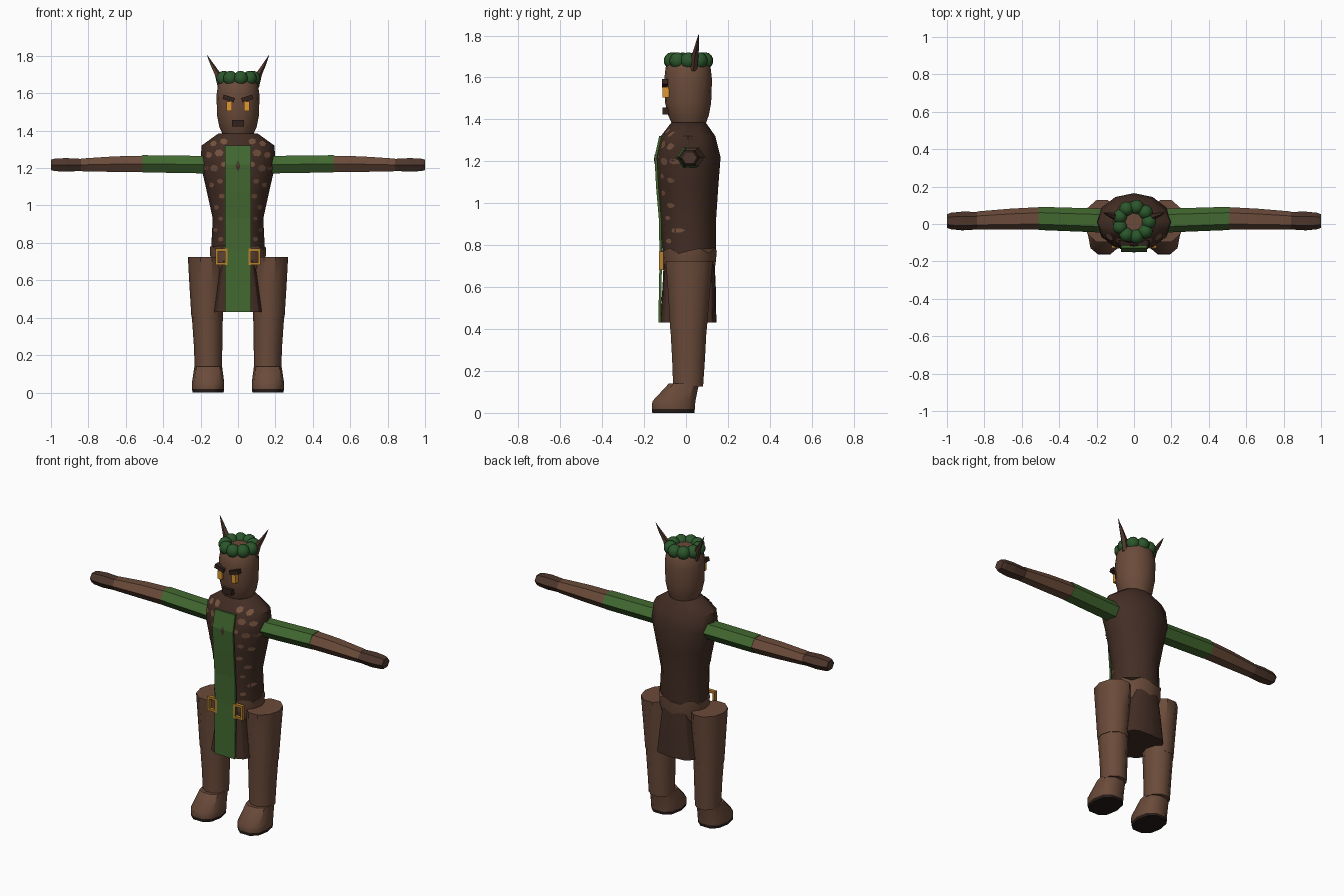
import bpy, bmesh, math
from mathutils import Vector, Matrix
from mathutils.bvhtree import BVHTree

if "Cube" in bpy.data.objects:
    bpy.data.objects.remove(bpy.data.objects["Cube"], do_unlink=True)


def material(name, r, g, b):
    m = bpy.data.materials.new(name)
    m.use_nodes = True
    m.diffuse_color = (r, g, b, 1)
    m.node_tree.nodes["Principled BSDF"].inputs["Base Color"].default_value = (r, g, b, 1)
    return m


WOOD = material("light bark brown", .145, .07, .042)
BARK = material("dark bark brown", .056, .027, .018)
SPOT = material("spot brown", .18, .085, .05)
CLOTH = material("cloth green", .055, .14, .03)
LEAF = material("leaf green", .025, .095, .025)
HAND = material("hand brown", .075, .037, .025)
BLACK = material("sole black brown", .018, .011, .009)
BROW = material("brow brown", .032, .016, .012)
AMBER = material("eye amber", .75, .31, .03)
GOLD = material("buckle gold", .46, .22, .03)


def finish(bm, name, mats, smooth=None):
    bmesh.ops.recalc_face_normals(bm, faces=bm.faces)
    me = bpy.data.meshes.new(name)
    bm.to_mesh(me)
    bm.free()
    for m in mats:
        me.materials.append(m)
    ob = bpy.data.objects.new(name, me)
    bpy.context.collection.objects.link(ob)
    if smooth:
        bpy.ops.object.select_all(action='DESELECT')
        ob.select_set(True)
        bpy.context.view_layer.objects.active = ob
        bpy.ops.object.shade_smooth_by_angle(angle=math.radians(smooth))
    return ob


def power(v, p):
    return math.copysign(abs(v) ** p, v) if abs(v) > 1e-6 else 0.0


def loft(sections, sides=12, p=1.0, along_x=False, jag=0.0):
    """Skin elliptical rings given as (x, y, z, radius a, radius b)."""
    bm = bmesh.new()
    rings = []
    for i, (x, y, z, a, b) in enumerate(sections):
        ring = []
        for k in range(sides):
            t = math.tau * k / sides
            u, v = a * power(math.cos(t), p), b * power(math.sin(t), p)
            co = (x, y + u, z + v) if along_x else (x + u, y + v, z)
            if jag and i == len(sections) - 1:
                co = (co[0], co[1], z + jag * math.sin(k * 2.4))
            ring.append(bm.verts.new(co))
        rings.append(ring)
    for r, q in zip(rings, rings[1:]):
        for k in range(sides):
            n = (k + 1) % sides
            bm.faces.new((r[k], r[n], q[n], q[k]))
    bm.faces.new(rings[0])
    bm.faces.new(rings[-1])
    return bm


def add_box(bm, centre, size, tilt=0.0):
    mat = Matrix.Translation(centre) @ Matrix.Rotation(tilt, 4, 'Y') @ Matrix.Diagonal((*size, 1))
    bmesh.ops.create_cube(bm, size=1, matrix=mat)


def box(name, centre, size, mat, tilt=0.0):
    bm = bmesh.new()
    add_box(bm, centre, size, tilt)
    return finish(bm, name, [mat])


# Torso, hips and skirt
torso = loft([(0, .015, .70, .135, .122), (0, .015, .78, .143, .128), (0, .01, .93, .135, .134),
              (0, .01, 1.08, .168, .144), (0, .01, 1.22, .2, .155), (0, .01, 1.32, .195, .13),
              (0, .012, 1.385, .105, .082)])
torso.normal_update()
surface = BVHTree.FromBMesh(torso)
finish(torso, "torso", [BARK], 40)
finish(loft([(0, .015, .66, .13, .118), (0, .015, .72, .148, .127), (0, .015, .775, .15, .132)],
            16, jag=.015), "hips", [WOOD], 40)
finish(loft([(0, .01, .43, .132, .135), (0, .015, .6, .108, .127), (0, .015, .71, .092, .122)],
            16, p=.5), "skirt", [BARK], 30)

# Chest spots laid onto the torso
spots = [(.075, 1.34, .02), (.13, 1.33, .018), (.1, 1.28, .023), (.155, 1.27, .02),
         (.075, 1.22, .016), (.125, 1.2, .022), (.17, 1.2, .016), (.095, 1.13, .016),
         (.14, 1.11, .016), (.085, 1.05, .016), (.115, .99, .016), (.09, .93, .013),
         (.12, .87, .014), (.09, .82, .015)]
bm = bmesh.new()
for x, z, r in spots:
    for s in (1, -1):
        verts = []
        for k in range(6):
            t = math.tau * k / 6 + x * 9
            origin = Vector((s * (x + r * math.cos(t)), -1, z + .85 * r * math.sin(t)))
            hit, normal, _, _ = surface.ray_cast(origin, Vector((0, 1, 0)))
            if hit:
                verts.append(bm.verts.new(hit + normal * .004))
        if len(verts) > 2:
            bm.faces.new(verts)
finish(bm, "chest_spots", [SPOT])

# Hanging front cloth with a small diamond
bm = bmesh.new()
rows = []
for y, z in [(-.128, 1.32), (-.15, 1.22), (-.143, 1.08), (-.13, .93), (-.126, .75), (-.132, .43)]:
    rows.append([bm.verts.new((x, y + d, z)) for x, d in ((-.07, 0), (.07, 0), (.07, .012), (-.07, .012))])
for a, b in zip(rows, rows[1:]):
    for k in range(4):
        bm.faces.new((a[k], a[(k + 1) % 4], b[(k + 1) % 4], b[k]))
bm.faces.new(rows[0])
bm.faces.new(rows[-1])
finish(bm, "front_cloth", [CLOTH])
bm = bmesh.new()
bm.faces.new([bm.verts.new(c) for c in ((0, -.148, 1.24), (.013, -.153, 1.21), (0, -.151, 1.18), (-.013, -.153, 1.21))])
finish(bm, "cloth_diamond", [BARK])

# Head with mouth
finish(loft([(0, .014, 1.365, .075, .075), (0, .012, 1.42, .1, .097), (0, .01, 1.48, .112, .11),
             (0, .01, 1.59, .115, .114), (0, .01, 1.65, .106, .107), (0, .012, 1.69, .08, .08)], 16),
       "head", [WOOD], 50)
box("mouth", (0, -.096, 1.44), (.064, .03, .034), BROW)

# Leaf wreath
bm = bmesh.new()
for k in range(9):
    t = math.tau * k / 9
    place = Matrix.Translation((.08 * math.cos(t), .012 + .08 * math.sin(t), 1.68)) @ Matrix.Rotation(t, 4, 'Z')
    bmesh.ops.create_uvsphere(bm, u_segments=10, v_segments=7, radius=.04, matrix=place)
finish(bm, "wreath", [LEAF], 50)

for side, s in (("left", 1), ("right", -1)):
    # Eyes, brows and horns
    box(side + "_eye", (s * .047, -.096, 1.53), (.028, .03, .05), AMBER)
    box(side + "_brow", (s * .05, -.1, 1.572), (.062, .03, .024), BROW, -s * .3)
    finish(loft([(s * .09, .035, 1.63, .022, .018), (s * .108, .042, 1.7, .02, .018),
                 (s * .137, .052, 1.75, .012, .011), (s * .166, .06, 1.805, .001, .001)], 5),
           side + "_horn", [HAND])

    # Arm: sleeve, forearm, hand
    for part, mat, rings in (
            ("sleeve", CLOTH, [(.16, .018, 1.218, .064, .054), (.51, .03, 1.223, .062, .053)]),
            ("forearm", WOOD, [(.505, .03, 1.222, .06, .051), (.66, .026, 1.221, .056, .048),
                               (.84, .019, 1.217, .048, .039)]),
            ("hand", HAND, [(.835, .018, 1.217, .047, .037), (.92, .016, 1.217, .05, .042),
                            (.98, .016, 1.217, .044, .038), (1.0, .016, 1.217, .036, .032)])):
        finish(loft([(s * x, y, z, a, b) for x, y, z, a, b in rings], 6, along_x=True),
               side + "_" + part, [mat])

    # Leg in two segments
    finish(loft([(s * .165, .012, .4, .084, .092), (s * .166, .014, .58, .094, .105),
                 (s * .17, .016, .725, .098, .118)], 10), side + "_thigh", [WOOD], 40)
    finish(loft([(s * .158, .01, .125, .073, .075), (s * .16, .012, .25, .076, .082),
                 (s * .164, .012, .41, .083, .091)], 10), side + "_shin", [WOOD], 40)

    # Foot with dark sole
    bm = loft([(s * .16, -.06, 0, .083, .105), (s * .16, -.06, .018, .086, .106),
               (s * .16, -.058, .055, .086, .107), (s * .159, -.01, .14, .074, .075)], 10, p=.8)
    for f in bm.faces:
        f.material_index = 1 if f.calc_center_median().z < .015 else 0
    finish(bm, side + "_foot", [WOOD, BLACK], 40)

    # Buckle frame
    bm = bmesh.new()
    for d in (-1, 1):
        add_box(bm, (s * .088 + d * .026, -.118, .725), (.014, .022, .088))
        add_box(bm, (s * .088, -.118, .725 + d * .037), (.052, .022, .014))
    finish(bm, side + "_buckle", [GOLD])
